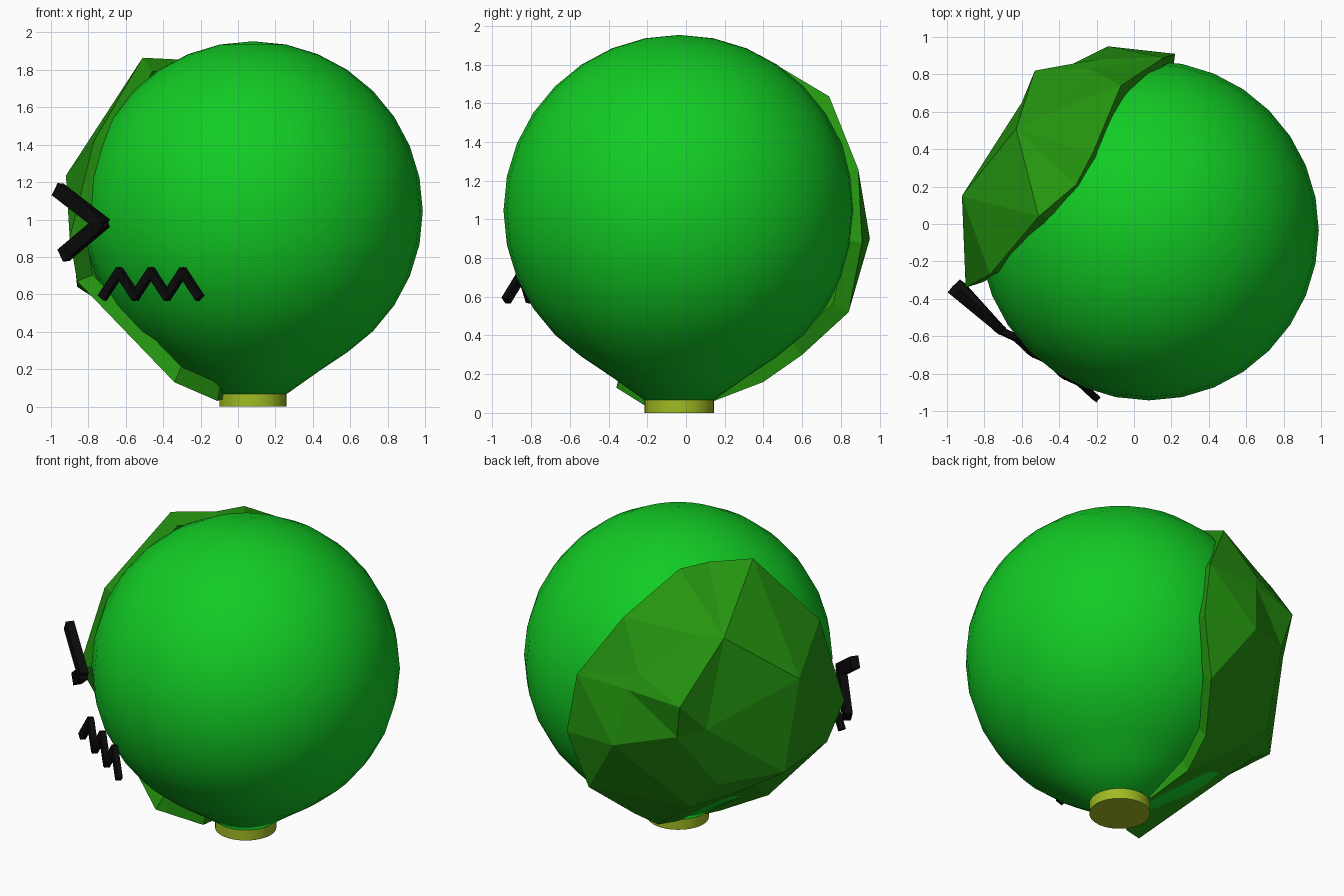
import bpy, bmesh, math
from mathutils import Vector, Matrix
from mathutils.geometry import delaunay_2d_cdt

old = bpy.data.objects.get("Cube")
if old:
    bpy.data.objects.remove(old, do_unlink=True)

CENTER = Vector((0.08, -0.035, 1.045))
RADIUS = 0.908


def material(name, color):
    mat = bpy.data.materials.new(name)
    mat.use_nodes = True
    mat.diffuse_color = (*color, 1)
    bsdf = next(n for n in mat.node_tree.nodes if n.type == 'BSDF_PRINCIPLED')
    bsdf.inputs["Base Color"].default_value = (*color, 1)
    return mat


def finish(bm, name, mat, smooth_angle=None):
    mesh = bpy.data.meshes.new(name)
    bm.to_mesh(mesh)
    bm.free()
    mesh.materials.append(mat)
    obj = bpy.data.objects.new(name, mesh)
    bpy.context.collection.objects.link(obj)
    if smooth_angle:
        bpy.ops.object.select_all(action='DESELECT')
        obj.select_set(True)
        bpy.context.view_layer.objects.active = obj
        bpy.ops.object.shade_smooth_by_angle(angle=math.radians(smooth_angle))
    return obj


green = material("bright green", (0.006, 0.6, 0.018))
leaf = material("leaf green", (0.018, 0.30, 0.005))
olive = material("yellow olive", (0.35, 0.5, 0.017))
black = material("black", (0.003, 0.003, 0.003))

# Round body, with its lowest rings drawn down into a neck
bm = bmesh.new()
bmesh.ops.create_uvsphere(bm, u_segments=32, v_segments=16, radius=RADIUS,
                          matrix=Matrix.Translation(CENTER))
for v in bm.verts:
    if v.co.z < 0.18:
        v.co.z = 0.065
    elif v.co.z < 0.25:
        v.co.z = 0.185
finish(bm, "body", green, 60)

# Short round stem under the body
bm = bmesh.new()
bmesh.ops.create_cone(bm, cap_ends=True, segments=32, radius1=0.18, radius2=0.18, depth=0.068,
                      matrix=Matrix.Translation((CENTER.x, CENTER.y, 0.034)))
finish(bm, "stem", olive, 40)

# Faceted leafy patch: outline first, then the ridges and dents inside it
outline = [
    (-.51, .04, 1.865), (-.31, .21, 1.855), (-.22, .38, 1.85), (-.07, .74, 1.635),
    (.16, .89, 1.26), (.22, .91, .88), (.11, .84, .52), (-.05, .6, .3), (-.08, .4, .16),
    (-.01, .14, .06), (-.11, -.2, .03), (-.34, -.36, .13), (-.86, -.22, .67),
    (-.9, -.34, .9), (-.77, -.27, 1.42)]
ridges = [
    (-.92, .15, 1.235), (-.63, .51, 1.56), (-.46, .59, 1.565), (-.6, .65, 1.01),
    (-.53, .82, 1.2), (-.48, .78, .98), (-.14, .95, .9), (-.24, .83, 1.35),
    (-.2, .88, 1.25), (-.86, .22, .64), (-.59, .52, .6), (-.69, .28, .53), (-.41, .53, .41)]
points = [Vector(p) for p in outline + ridges]
axis = Vector((-.6, .6, -.2)).normalized()
side = axis.cross(Vector((0, 0, 1))).normalized()
rise = side.cross(axis)


def flatten(p):
    d = (p - CENTER).normalized()
    return Vector((d.dot(side), d.dot(rise))) / (1 + d.dot(axis))


n = len(outline)
flat, _, tris, origins, _, _ = delaunay_2d_cdt(
    [flatten(p) for p in points], [(i, (i + 1) % n) for i in range(n)],
    [list(range(n))], 1, 1e-5)
bm = bmesh.new()
verts = [bm.verts.new(points[o[0]] if o else CENTER + axis) for o in origins]
for tri in tris:
    face = bm.faces.new([verts[i] for i in tri])
    face.normal_update()
    if face.normal.dot(face.calc_center_median() - CENTER) < 0:
        face.normal_flip()
# Rim closing the patch against the body
rim = [e for e in bm.edges if e.is_boundary]
grown = bmesh.ops.extrude_edge_only(bm, edges=rim)["geom"]
for v in grown:
    if isinstance(v, bmesh.types.BMVert):
        v.co = CENTER + (v.co - CENTER) * 0.91
bmesh.ops.recalc_face_normals(bm, faces=bm.faces)
finish(bm, "leafy_patch", leaf)


# Bars joining a run of points, lying in one upright plane
def strokes(name, path, width, depth):
    bm = bmesh.new()
    for a, b in zip(path, path[1:]):
        a, b = Vector(a), Vector(b)
        along = (b - a).normalized()
        out = Vector((-.6, -.8, 0))
        out = (out - along * out.dot(along)).normalized()
        frame = Matrix((along, out, along.cross(out))).transposed().to_4x4()
        size = Matrix.Diagonal(((b - a).length + width * 0.6, depth, width, 1))
        bmesh.ops.create_cube(bm, size=1,
                              matrix=Matrix.Translation((a + b) / 2) @ frame @ size)
    finish(bm, name, black)


# Arrow-shaped eye
strokes("eye", [(-.95, -.37, 1.15), (-.73, -.55, .98), (-.92, -.34, .82)], 0.075, 0.05)

# Zigzag mouth
mouth = []
for i in range(7):
    x = -.72 + i * 0.085
    low = i % 2 == 0
    mouth.append((x, -.54 - (x + .73) * 0.7 - (0.02 if low else 0), .59 if low else .72))
strokes("mouth", mouth, 0.045, 0.035)
